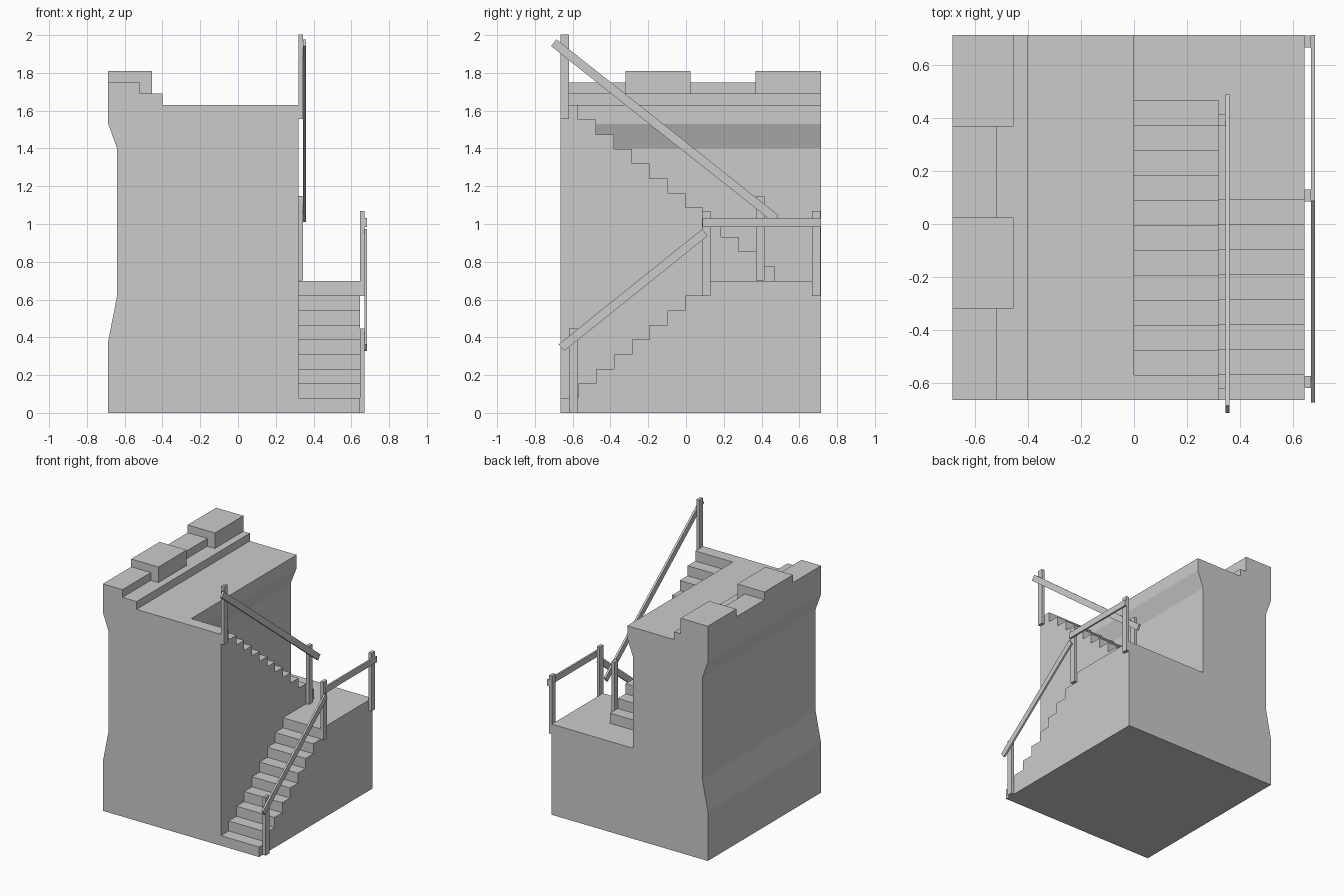
import bpy, bmesh
from mathutils import Vector

if "Cube" in bpy.data.objects:
    bpy.data.objects.remove(bpy.data.objects["Cube"])

Y0, Y1 = -0.665, 0.715      # front and back of the masonry
RUN, RISE = 0.0945, 0.0776  # tread depth and step height


def prism(name, pts, axis, a, b):
    """Extrude a closed profile along x (profile y,z) or y (profile x,z)."""
    bm = bmesh.new()
    co = lambda p: (a, p[0], p[1]) if axis == 'x' else (p[0], a, p[1])
    face = bm.faces.new([bm.verts.new(co(p)) for p in pts])
    ext = bmesh.ops.extrude_face_region(bm, geom=[face])
    vec = Vector((b - a, 0, 0)) if axis == 'x' else Vector((0, b - a, 0))
    verts = [v for v in ext['geom'] if isinstance(v, bmesh.types.BMVert)]
    bmesh.ops.translate(bm, verts=verts, vec=vec)
    bmesh.ops.recalc_face_normals(bm, faces=bm.faces)
    me = bpy.data.meshes.new(name)
    bm.to_mesh(me)
    bm.free()
    ob = bpy.data.objects.new(name, me)
    bpy.context.collection.objects.link(ob)
    return ob


def box(name, x, y, z):
    return prism(name, [(y[0], z[0]), (y[1], z[0]), (y[1], z[1]), (y[0], z[1])], 'x', *x)


def sloped_rail(name, p, q, x, width=0.046):
    p, q = Vector(p), Vector(q)
    d = (q - p).normalized()
    n = Vector((-d.y, d.x)) * width / 2
    return prism(name, [p - n, q - n, q + n, p + n], 'x', *x)


# Wall with flared foot, flared top and stepped parapet
prism("wall", [(-0.05, 0), (-0.05, 1.40), (0, 1.53), (0, 1.63), (-0.40, 1.63),
               (-0.40, 1.69), (-0.52, 1.69), (-0.52, 1.75), (-0.687, 1.75),
               (-0.687, 1.53), (-0.64, 1.40), (-0.64, 0.62), (-0.687, 0.38),
               (-0.687, 0)], 'y', Y0, Y1)

# Merlons
for i, y in enumerate([(-0.32, 0.025), (0.368, Y1)]):
    box(f"merlon_{i + 1}", (-0.687, -0.455), y, (1.69, 1.81))

# Lower flight rising toward the back, ending in the landing
pts = [(Y1, 0), (Y0, 0)]
for i in range(8):
    z = (i + 1) * RISE
    pts += [(Y0 + i * RUN, z), (Y0 + (i + 1) * RUN, z)]
pts += [(Y0 + 8 * RUN, 9 * RISE), (Y1, 9 * RISE)]
prism("lower_stairs_and_landing", pts, 'x', 0.32, 0.645)

# Upper flight rising toward the front, against the wall
pts = [(Y1, 0), (Y0, 0)]
for i in range(12):
    z = 1.63 - i * RISE
    pts += [(Y0 + i * RUN, z), (Y0 + (i + 1) * RUN, z)]
pts += [(Y0 + 12 * RUN, 9 * RISE), (Y1, 9 * RISE)]
prism("upper_stairs", pts, 'x', -0.05, 0.32)

# Posts: x start, y start, z bottom
for i, (x, y, z) in enumerate([(0.645, -0.62, 0), (0.645, 0.085, 0.62),
                               (0.645, 0.668, 0.62), (0.32, Y0, 1.555),
                               (0.32, 0.37, 0.70)]):
    box(f"rail_post_{i + 1}", (x, x + 0.025), (y, y + 0.045), (z, z + 0.448))

# Handrails
sloped_rail("lower_handrail", (-0.66, 0.345), (0.10, 0.955), (0.67, 0.684))
box("landing_handrail", (0.67, 0.684), (0.088, Y1), (0.985, 1.032))
sloped_rail("upper_handrail", (-0.70, 1.96), (0.475, 1.028), (0.345, 0.361))
